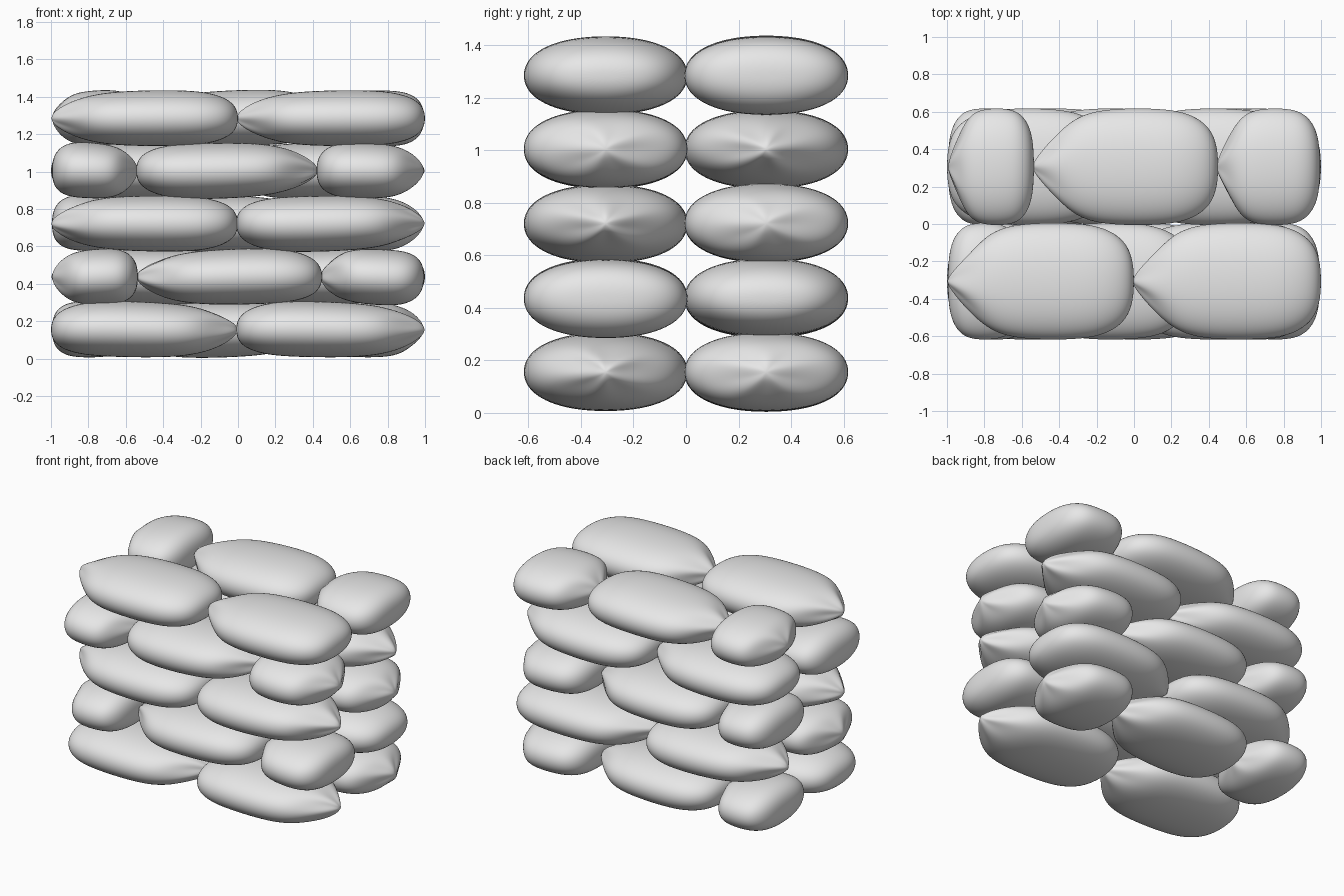
import bpy, bmesh, math, random

if "Cube" in bpy.data.objects:
    bpy.data.objects.remove(bpy.data.objects["Cube"])

random.seed(4)

cloth = bpy.data.materials.new("light_grey_cloth")
cloth.diffuse_color = (0.8, 0.8, 0.8, 1)
cloth.use_nodes = True
cloth.node_tree.nodes["Principled BSDF"].inputs["Base Color"].default_value = cloth.diffuse_color

# Bag outline: (position from tied end to sewn end, half width, half height)
STATIONS = [
    (0.012, 0.028, 0.026), (0.035, 0.060, 0.046), (0.08, 0.112, 0.074),
    (0.15, 0.190, 0.106), (0.23, 0.262, 0.129), (0.34, 0.305, 0.145),
    (0.52, 0.319, 0.152), (0.72, 0.314, 0.151), (0.84, 0.290, 0.139),
    (0.93, 0.238, 0.112), (0.98, 0.165, 0.074), (0.997, 0.080, 0.034),
]
SEGMENTS = 20


def rounded(v, power=0.91):
    return math.copysign(abs(v) ** power, v)


def make_bag(name, x0, x1, y, z, tied_right):
    """Pillow-shaped bag from x0 to x1, gathered at its tied end."""
    bm = bmesh.new()
    length = x1 - x0
    phase = random.uniform(0, math.tau)
    sag = random.uniform(-0.006, 0.006)

    def place(t):
        return (0.5 - t if tied_right else t - 0.5) * length

    rings = []
    for t, w, h in STATIONS:
        ring = []
        fold = 0.13 * math.exp(-((t - 0.06) / 0.09) ** 2)
        for i in range(SEGMENTS):
            a = math.tau * i / SEGMENTS
            r = 1 + fold * math.cos(5 * a + phase)
            ring.append(bm.verts.new((place(t), w * r * rounded(math.cos(a)),
                                      h * r * rounded(math.sin(a))
                                      + sag * math.sin(math.pi * t * 2))))
        rings.append(ring)
    for a, b in zip(rings, rings[1:]):
        for i in range(SEGMENTS):
            j = (i + 1) % SEGMENTS
            bm.faces.new((a[i], a[j], b[j], b[i]))
    # Close the two ends
    for ring, t in ((rings[0], 0.0), (rings[-1], 1.0)):
        pole = bm.verts.new((place(t), 0, 0))
        for i in range(SEGMENTS):
            bm.faces.new((ring[i], ring[(i + 1) % SEGMENTS], pole))
    bmesh.ops.recalc_face_normals(bm, faces=bm.faces[:])
    for f in bm.faces:
        f.smooth = True
    mesh = bpy.data.meshes.new(name)
    bm.to_mesh(mesh)
    bm.free()
    mesh.materials.append(cloth)
    bag = bpy.data.objects.new(name, mesh)
    bag.location = ((x0 + x1) / 2, y, z)
    bpy.context.collection.objects.link(bag)
    sub = bag.modifiers.new("soften", 'SUBSURF')
    sub.levels = sub.render_levels = 2


# Courses from the bottom up: height and whether the tied ends face right
COURSES = [(0.155, True), (0.437, False), (0.722, True),
           (1.005, True), (1.285, False)]

for n, (z, right) in enumerate(COURSES):
    for row, y in (("front", -0.306), ("back", 0.306)):
        two_long = (n % 2 == 0) == (row == "front")
        if two_long:
            spans = [(-1.0, 0.0), (-0.01, 1.0)]
        else:
            m = 0.43 if right else 0.45
            spans = [(-0.995, -0.535), (-0.545, m), (m - 0.01, 0.995)]
        for k, (x0, x1) in enumerate(spans):
            # One bag in the middle course is laid the other way round
            tied_right = right and not (n == 2 and row == "front" and k == 0)
            make_bag(f"{row}_bag_course{n + 1}_{k + 1}", x0, x1, y, z, tied_right)
